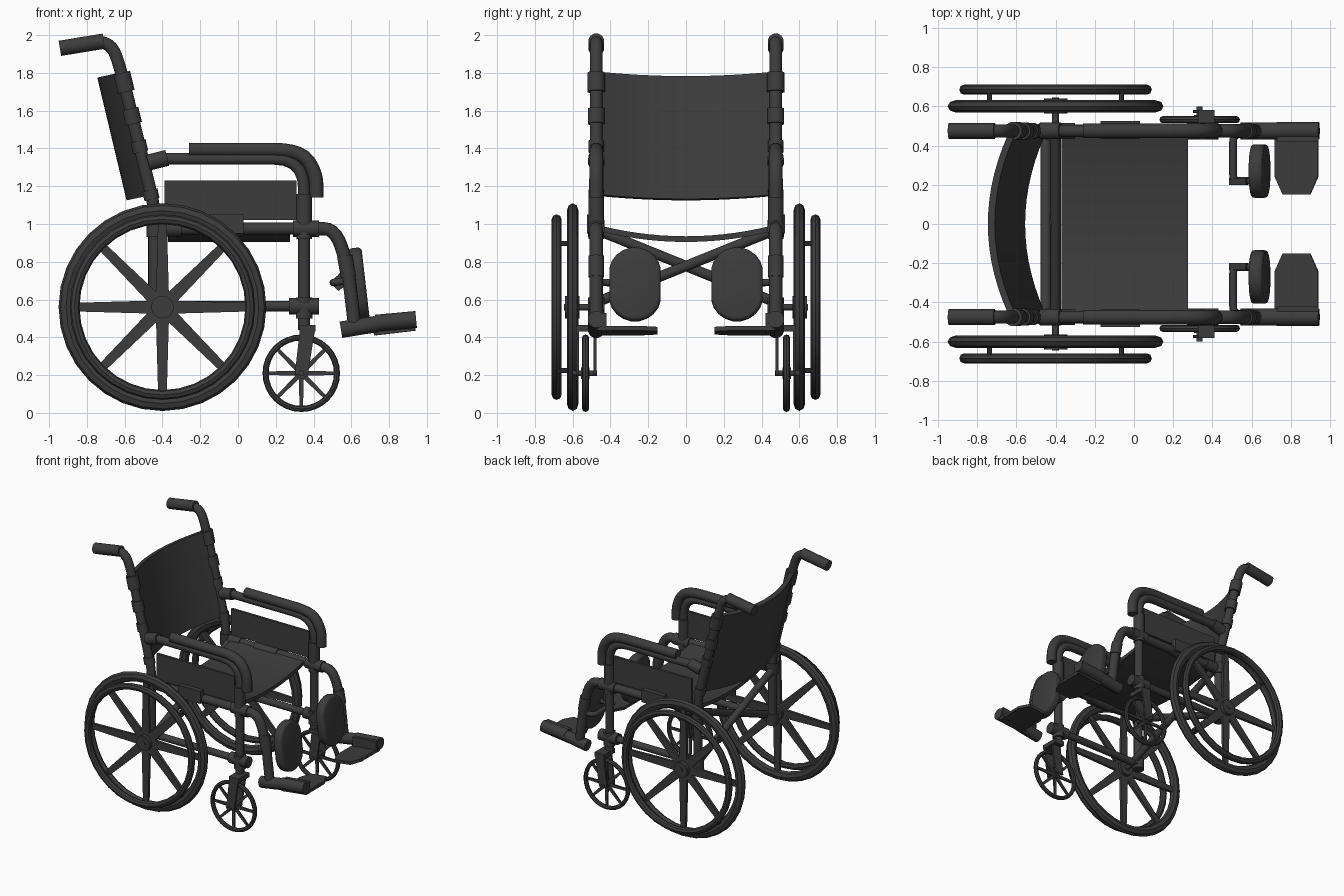
import bpy, bmesh, math
from mathutils import Vector as V

if "Cube" in bpy.data.objects:
    bpy.data.objects.remove(bpy.data.objects["Cube"])

dark = bpy.data.materials.new("dark_grey")
dark.diffuse_color = (0.045, 0.045, 0.045, 1)
dark.use_nodes = True
dark.node_tree.nodes["Principled BSDF"].inputs["Base Color"].default_value = dark.diffuse_color
Y = 0.475  # side frame distance from the centre


def finish(name, bm, mirror=True):
    bmesh.ops.recalc_face_normals(bm, faces=bm.faces)
    me = bpy.data.meshes.new(name)
    bm.to_mesh(me)
    bm.free()
    me.materials.append(dark)
    me.shade_smooth()
    me.set_sharp_from_angle(angle=math.radians(35))
    ob = bpy.data.objects.new(name, me)
    bpy.context.collection.objects.link(ob)
    if mirror:
        ob.modifiers.new("mirror", 'MIRROR').use_axis = (False, True, False)
    return ob


def fillet(pts, r, n=5):
    """Round the inner corners of a path."""
    pts = [V(p) for p in pts]
    out = [pts[0]]
    for a, b, c in zip(pts, pts[1:], pts[2:]):
        p = b + (a - b).normalized() * min(r, (a - b).length * .5)
        q = b + (c - b).normalized() * min(r, (c - b).length * .5)
        for i in range(n + 1):
            t = i / n
            out.append(p * (1 - t) ** 2 + b * 2 * t * (1 - t) + q * t * t)
    return out + [pts[-1]]


def sweep(bm, pts, r, n=12):
    pts = [V(p) for p in pts]
    u, rings = None, []
    for i, p in enumerate(pts):
        t = (pts[min(i + 1, len(pts) - 1)] - pts[max(i - 1, 0)]).normalized()
        u = t.orthogonal() if u is None else u - t * u.dot(t)
        u.normalize()
        w = t.cross(u)
        rings.append([bm.verts.new(p + (u * math.cos(k * math.tau / n) + w * math.sin(k * math.tau / n)) * r)
                      for k in range(n)])
    for a, b in zip(rings, rings[1:]):
        for k in range(n):
            bm.faces.new((a[k], a[k - 1], b[k - 1], b[k]))
    bm.faces.new(rings[0])
    bm.faces.new(rings[-1])


def tubes(name, paths, mirror=True):
    """Paths are (points, radius); 2D points lie in the side frame plane."""
    bm = bmesh.new()
    for pts, r in paths:
        sweep(bm, [p if len(p) == 3 else (p[0], Y, p[1]) for p in pts], r)
    return finish(name, bm, mirror)


def prism(bm, pts, off):
    a = [bm.verts.new(p) for p in pts]
    b = [bm.verts.new(V(p) + V(off)) for p in pts]
    faces = [bm.faces.new(a), bm.faces.new(b)]
    for i in range(len(a)):
        bm.faces.new((a[i - 1], a[i], b[i], b[i - 1]))
    return faces


def plate(name, outline, y0, y1):
    bm = bmesh.new()
    prism(bm, [(x, y0, z) for x, z in outline], (0, y1 - y0, 0))
    return finish(name, bm)


def box(x0, x1, z0, z1):
    return [(x0, z0), (x1, z0), (x1, z1), (x0, z1)]


def lathe(bm, cx, cz, profile, n=32):
    """Closed (radius, y) profile turned about the wheel axis."""
    rings = [[bm.verts.new((cx + r * math.cos(k * math.tau / n), y, cz + r * math.sin(k * math.tau / n)))
              for r, y in profile] for k in range(n)]
    m = len(profile)
    for k in range(n):
        a, b = rings[k - 1], rings[k]
        for j in range(m):
            bm.faces.new((a[j - 1], a[j], b[j], b[j - 1]))


def ring(r, y, dr, dy, n=8):
    return [(r + dr * math.cos(i * math.tau / n), y + dy * math.sin(i * math.tau / n)) for i in range(n)]


def wheel(name, cx, cz, y, r, dr, dy, hub_r, w0, w1):
    bm = bmesh.new()
    lathe(bm, cx, cz, ring(r - dr, y, dr, dy))
    sweep(bm, [(cx, y - dy * 1.2, cz), (cx, y + dy * 1.3, cz)], hub_r, 16)
    for i in range(8):  # tapered spokes
        a = i * math.pi / 4
        d, s = V((math.cos(a), 0, math.sin(a))), V((-math.sin(a), 0, math.cos(a)))
        c, e = V((cx, y - dy * .35, cz)), r - dr * 1.4
        prism(bm, [c + s * w0, c - s * w0, c + d * e - s * w1, c + d * e + s * w1], (0, dy * .7, 0))
    finish(name, bm)


# Wheels
wheel("rear_wheel", -.40, .56, .60, .55, .04, .031, .06, .036, .022)
wheel("caster_wheel", .335, .21, .532, .205, .016, .018, .03, .014, .009)
bm = bmesh.new()
lathe(bm, -.40, .56, ring(.465, .685, .026, .026))
for i in range(4):
    a = math.pi / 4 + i * math.pi / 2
    c, s = -.40 + .475 * math.cos(a), .56 + .475 * math.sin(a)
    sweep(bm, [(c, .60, s), (c, .685, s)], .013, 8)
finish("hand_rim", bm)
tubes("axle", [([(-.40, .44, .56), (-.40, .645, .56)], .018), ([(.335, .47, .21), (.335, .60, .21)], .016)])


# Back posts with push handles
def post(z, dx=0):
    return (-.455 - .24 * (z - 1.13) + dx, z)


tubes("back_post", [(fillet([(-.44, .54, ), (-.44, 1.08), post(1.80), (-.67, 1.965), (-.80, 1.955)], .09), .034)])
tubes("handle_grip", [([(-.71, 1.968), (-.943, 1.93)], .042)])
tubes("post_clamp", [([post(a), post(b)], r) for a, b, r in
                     ((1.70, 1.80, .047), (1.53, 1.61, .045), (1.38, 1.44, .042), (1.13, 1.18, .042))] +
      [([(-.44, .93), (-.44, 1.02)], .045), ([(-.44, .52), (-.44, .61)], .045)])

# Side frame
tubes("arm_frame", [(fillet([(-.44, 1.345), (.35, 1.345), (.35, .44)], .16), .032)])
tubes("armrest_pad", [(fillet([(-.26, 1.393), (.33, 1.393), (.415, 1.27), (.415, 1.14)], .14), .038)])
tubes("frame_rail", [([(-.44, .975), (.36, .975)], .033), ([(-.44, .565), (.36, .565)], .028)])
tubes("frame_joint", [([(.29, .975), (.43, .975)], .045), ([(.27, .565), (.43, .565)], .045),
                      ([(.35, .92), (.35, 1.16)], .042), ([(.35, .50), (.35, .61)], .045),
                      ([(-.475, 1.325), (-.375, 1.35)], .044),
                      ([(-.17, .975), (.03, .975)], .042), ([(-.40, .975), (-.30, .975)], .042)])
plate("side_panel", box(-.39, .31, 1.02, 1.23), .465, .485)
plate("panel_bracket", box(-.17, .03, .95, 1.05), .485, .525)

# Caster forks
arm = [(.33, .46), (.41, .46), (.37, .20), (.30, .20)]
plate("fork_inner_arm", arm, .475, .490)
plate("fork_outer_arm", arm, .567, .582)
plate("fork_bridge", box(.325, .41, .43, .465), .44, .582)

# Folding cross braces
tubes("cross_brace", [([(-.45, -Y, .97), (-.45, Y, .585)], .028),
                      ([(-.40, Y, .97), (-.40, -Y, .585)], .028),
                      ([(-.47, 0, .7775), (-.38, 0, .7775)], .02)], False)

# Sagging seat and curved backrest
N = 14
ys = [-.45 + .9 * i / N for i in range(N + 1)]
sag = [1 - (y / .45) ** 2 for y in ys]
bm = bmesh.new()
top = [(-.37, y, .99 - .055 * s) for y, s in zip(ys, sag)]
prism(bm, top + [(x, y, z - .03) for x, y, z in reversed(top)], (.645, 0, 0))
finish("seat", bm, False)
bm = bmesh.new()
inner = [(-.455 - .10 * s, y, 1.155 - .022 * s) for y, s in zip(ys, sag)]
prism(bm, inner + [(x - .035, y, z - .008) for x, y, z in reversed(inner)], (-.155, 0, .65))
finish("backrest", bm, False)

# Leg rests
tubes("leg_tube", [(fillet([(.40, .975), (.515, .975), (.58, .78), (.62, .44)], .12), .036)])
tubes("leg_joint", [([(.545, .44), (.73, .47)], .045), ([(.565, .83), (.585, .72)], .042)])
tubes("footplate_hinge", [([(.728, .475), (.943, .495)], .046)])
tubes("calf_bracket", [(fillet([(.58, Y, .70), (.505, .45, .69), (.505, .22, .69), (.62, .22, .69)], .03), .02)])
plate("calf_clamp", [(.485, .69), (.53, .645), (.58, .68), (.57, .78), (.53, .73)], .20, .235)

# Calf pads: rounded ovals leaning with the leg
up, out = V((-.115, 0, .99)), V((.99, 0, .115))
pts = []
for i in range(20):
    a = (i + .5) * math.tau / 20
    pts.append(V((.64, .27, .68)) - out * .036 + V((0, .138 * math.cos(a), 0))
               + up * (.135 * math.sin(a) + math.copysign(.062, math.sin(a))))
bm = bmesh.new()
caps = prism(bm, pts, out * .072)
bmesh.ops.bevel(bm, geom=list({e for f in caps for e in f.edges}), offset=.02, segments=3,
                profile=.5, affect='EDGES')
finish("calf_pad", bm)

# Footplates with clipped inner corners
bm = bmesh.new()
prism(bm, [(x, y, .41 + (x - .72) * .12) for x, y in
           ((.72, .47), (.94, .47), (.94, .24), (.90, .15), (.76, .15), (.72, .24))], (-.003, 0, .024))
prism(bm, [(x, .42, z) for x, z in ((.73, .41), (.94, .435), (.94, .53), (.73, .51))], (0, .03, 0))
finish("footplate", bm)
